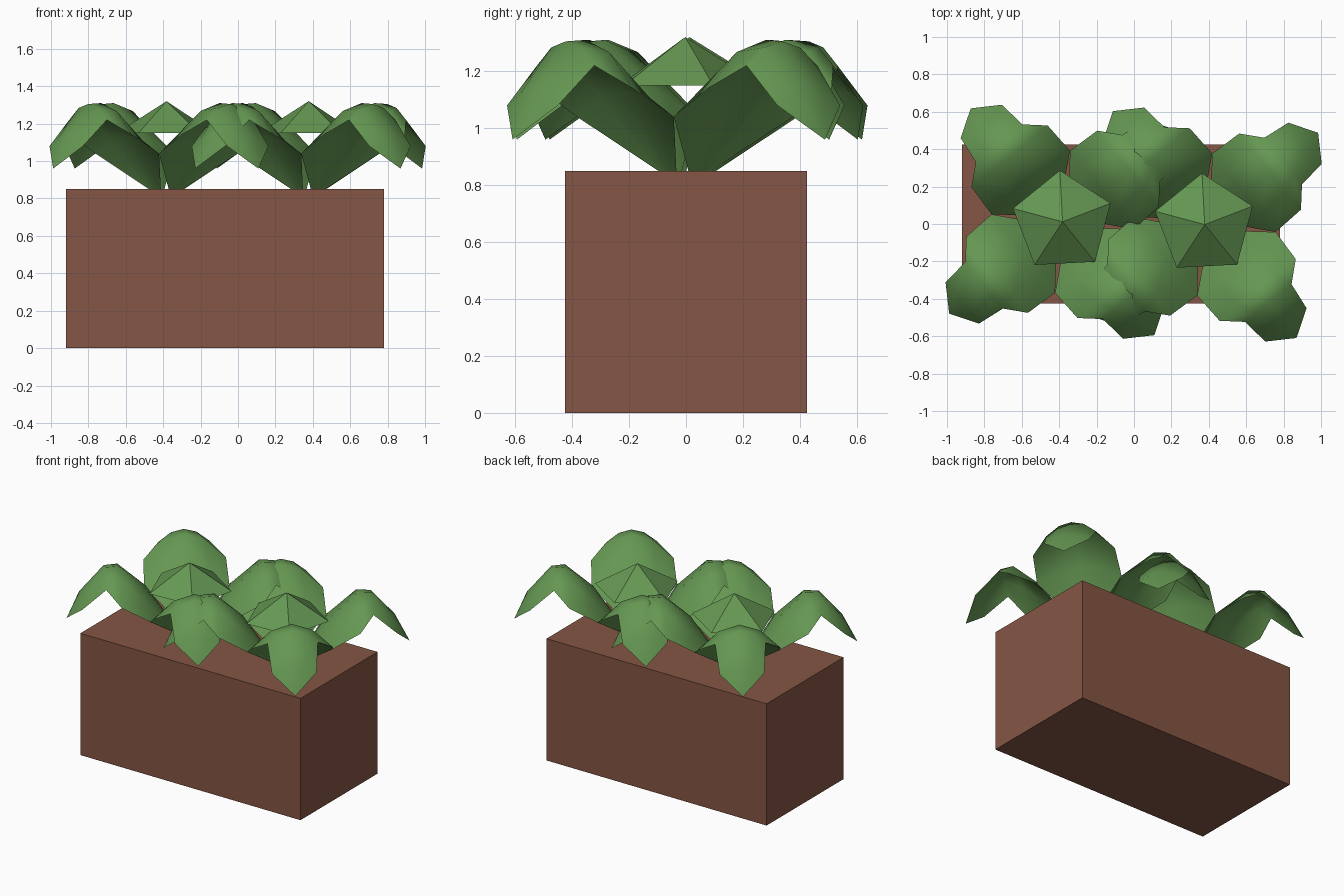
import bpy, bmesh, math
from mathutils import Matrix

if "Cube" in bpy.data.objects:
    bpy.data.objects.remove(bpy.data.objects["Cube"])


def material(name, rgb):
    m = bpy.data.materials.new(name)
    m.diffuse_color = (*rgb, 1)
    m.use_nodes = True
    m.node_tree.nodes["Principled BSDF"].inputs["Base Color"].default_value = m.diffuse_color
    return m


GREEN = material("leaf green", (0.13, 0.31, 0.085))
BROWN = material("terracotta brown", (0.235, 0.092, 0.058))


def finish(name, bm, mat):
    me = bpy.data.meshes.new(name)
    bm.to_mesh(me)
    bm.free()
    ob = bpy.data.objects.new(name, me)
    bpy.context.collection.objects.link(ob)
    me.materials.append(mat)
    return ob


# planter box
bm = bmesh.new()
bmesh.ops.create_cube(bm, size=1, matrix=Matrix.Translation((-0.07, 0, 0.425))
                      @ Matrix.Diagonal((1.70, 0.85, 0.85, 1)))
finish("planter_box", bm, BROWN)

# leaf rows: distance out, middle height, half width, edge height
ROWS = [(0.08, 0.85, 0.05, 0.85), (0.27, 1.13, 0.27, 1.04),
        (0.45, 1.31, 0.262, 1.14), (0.54, 1.305, 0.16, 1.22),
        (0.69, 1.13, 0.142, 1.08)]
TIP = (0.78, 0, 0.96)
COLS = (-1, -0.5, 0, 0.5, 1)


def leaf(name, x, y, angle):
    bm = bmesh.new()
    grid = [[bm.verts.new((u, t * w, zc + (ze - zc) * t * t)) for t in COLS]
            for u, zc, w, ze in ROWS]
    for a, b in zip(grid, grid[1:]):
        for i in range(len(COLS) - 1):
            bm.faces.new((a[i], b[i], b[i + 1], a[i + 1]))
    tip = bm.verts.new(TIP)
    for p, q in zip(grid[-1], grid[-1][1:]):
        bm.faces.new((p, tip, q))
    for f in bm.faces:
        f.smooth = True
    bm.transform(Matrix.Translation((x, y, 0)) @ Matrix.Rotation(math.radians(angle), 4, 'Z'))
    finish(name, bm, GREEN)


# two plants, each four drooping leaves around a five-sided crown
for n, (px, py) in enumerate([(-0.382, 0.012), (0.378, -0.003)], 1):
    for k in range(4):
        leaf(f"plant_{n}_leaf_{k + 1}", px, py, 39 + 90 * k)
    bm = bmesh.new()
    bmesh.ops.create_cone(bm, cap_ends=True, segments=5, radius1=0.275, radius2=0, depth=0.17)
    rim = max((v.co for v in bm.verts if v.co.z < 0), key=lambda c: c.y)
    turn = math.radians(93) - math.atan2(rim.y, rim.x)
    bm.transform(Matrix.Translation((px, py, 1.235)) @ Matrix.Rotation(turn, 4, 'Z'))
    finish(f"plant_{n}_crown", bm, GREEN)
